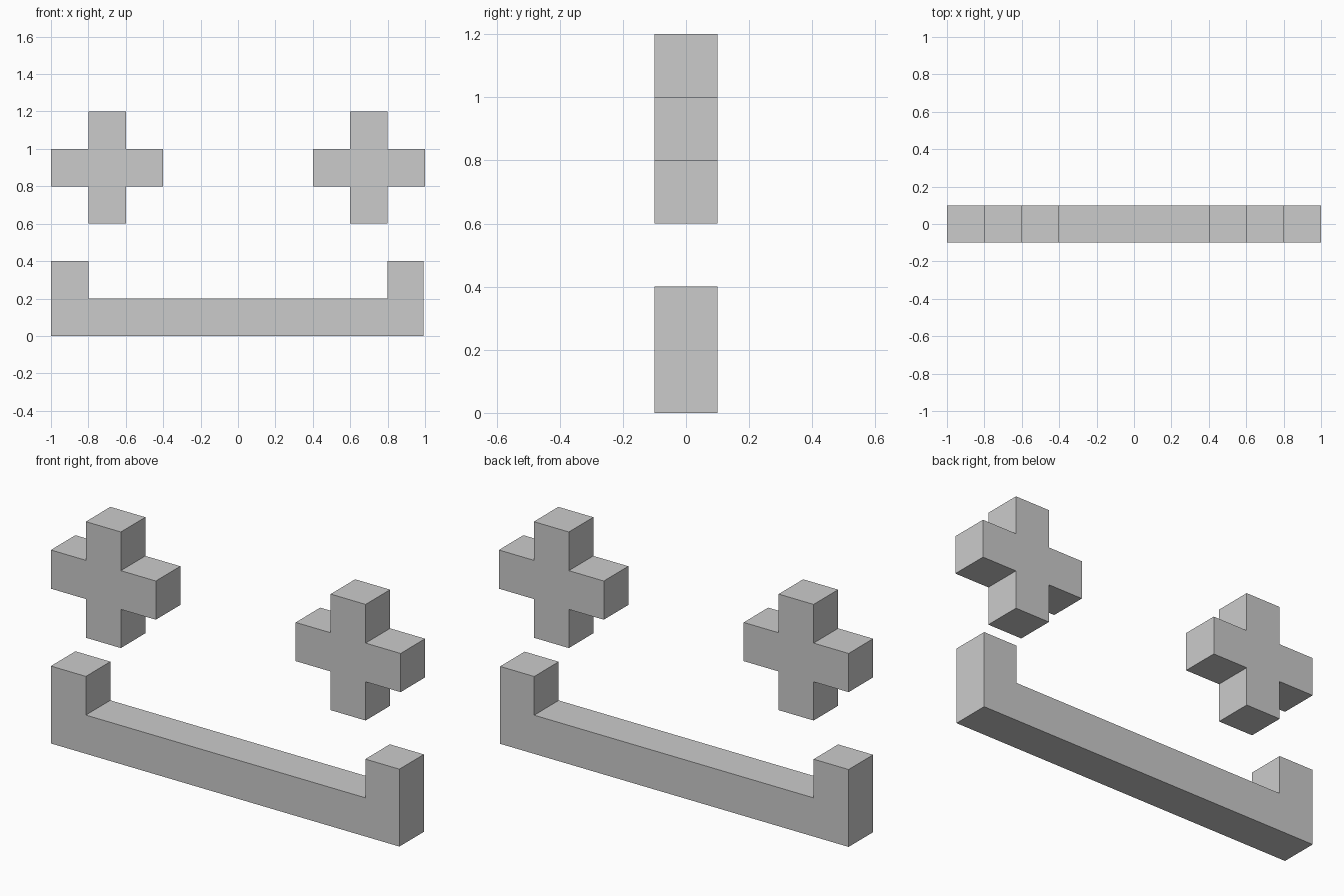
import bpy, bmesh

if "Cube" in bpy.data.objects:
    bpy.data.objects.remove(bpy.data.objects["Cube"])

DEPTH = 0.2


def extruded_profile(name, points):
    """Extrude an x-z outline along y, centred on y = 0."""
    bm = bmesh.new()
    face = bm.faces.new([bm.verts.new((x, -DEPTH / 2, z)) for x, z in points])
    new = bmesh.ops.extrude_face_region(bm, geom=[face], use_keep_orig=True)
    verts = [g for g in new["geom"] if isinstance(g, bmesh.types.BMVert)]
    bmesh.ops.translate(bm, verts=verts, vec=(0, DEPTH, 0))
    bmesh.ops.recalc_face_normals(bm, faces=bm.faces)
    mesh = bpy.data.meshes.new(name)
    bm.to_mesh(mesh)
    bm.free()
    obj = bpy.data.objects.new(name, mesh)
    bpy.context.collection.objects.link(obj)
    return obj


def cross_outline(cx, cz, a=0.1, b=0.3):
    """Plus shape: arm half-width a, reach b."""
    quarter = [(b, -a), (b, a), (a, a)]
    points = []
    for _ in range(4):
        points += [(cx + x, cz + z) for x, z in quarter]
        quarter = [(-z, x) for x, z in quarter]
    return points


# Pair of plus-shaped eyes
for name, x in (("left_eye", -0.7), ("right_eye", 0.7)):
    extruded_profile(name, cross_outline(x, 0.9))

# Mouth: flat bar with upturned ends
extruded_profile("mouth", [(-1, 0), (0.993, 0), (0.993, 0.4), (0.798, 0.4),
                           (0.798, 0.2), (-0.8, 0.2), (-0.8, 0.4), (-1, 0.4)])
